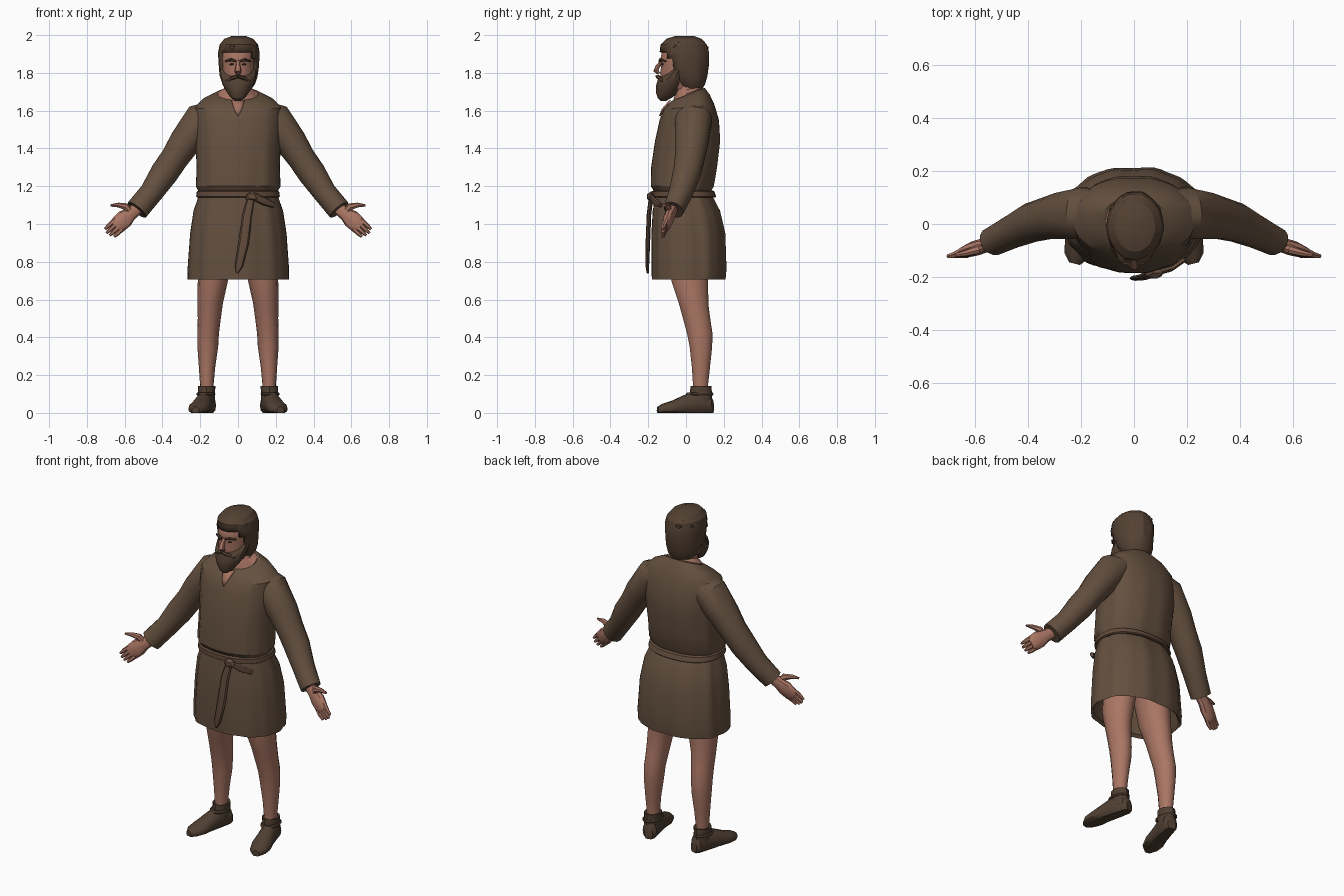
import bpy, bmesh, math, random
from mathutils import Vector

random.seed(4)


def material(name, rgb):
    m = bpy.data.materials.new(name)
    m.diffuse_color = (*rgb, 1)
    return m


CLOTH = material("brown cloth", (0.127, 0.080, 0.050))
BELT = material("belt leather", (0.125, 0.073, 0.046))
SKIN = material("skin", (0.40, 0.18, 0.127))
HAIR = material("dark hair", (0.088, 0.053, 0.033))
SHOE = material("shoe leather", (0.080, 0.050, 0.032))


def finish(bm, name, mat, angle=35):
    bmesh.ops.recalc_face_normals(bm, faces=bm.faces[:])
    mesh = bpy.data.meshes.new(name)
    bm.to_mesh(mesh)
    bm.free()
    mesh.materials.append(mat)
    ob = bpy.data.objects.new(name, mesh)
    bpy.context.collection.objects.link(ob)
    bpy.ops.object.select_all(action='DESELECT')
    ob.select_set(True)
    bpy.context.view_layer.objects.active = ob
    bpy.ops.object.shade_smooth_by_angle(angle=math.radians(angle))
    return ob


def loft(name, rings, mat, side=1, drop=None, angle=35):
    """Skin a list of point rings; side=-1 mirrors, drop removes faces by rule."""
    bm = bmesh.new()
    vs = [[bm.verts.new((p[0] * side, p[1], p[2])) for p in r] for r in rings]
    n = len(vs[0])
    for a, b in zip(vs, vs[1:]):
        for i in range(n):
            j = (i + 1) % n
            bm.faces.new((a[i], a[j], b[j], b[i]))
    bm.faces.new(vs[0])
    bm.faces.new(vs[-1])
    if drop:
        gone = [f for f in bm.faces if drop(f.calc_center_median())]
        bmesh.ops.delete(bm, geom=gone, context='FACES')
    return finish(bm, name, mat, angle)


def ring(z, cx, rx, y0, y1, tilt=0, n=16, fold=0, power=1.0):
    """Flat oval at height z, spanning y0 to y1, optionally tilted and pleated."""
    pts = []
    for i in range(n):
        a = 2 * math.pi * i / n
        c, s = math.cos(a), math.sin(a)
        k = 1 + fold * (math.cos(9 * a + 1) + math.cos(14 * a))
        x = cx + rx * k * math.copysign(abs(c) ** power, c)
        y = (y0 + y1) / 2 + (y1 - y0) / 2 * k * math.copysign(abs(s) ** power, s)
        pts.append((x, y, z + tilt * (y - 0.02)))
    return pts


def tube(name, path, mat, side=1, n=12, angle=35):
    """Tube along (x, y, z, in-plane radius, depth radius) points."""
    pos = [Vector(p[:3]) for p in path]
    rings = []
    for i, p in enumerate(path):
        t = (pos[min(i + 1, len(pos) - 1)] - pos[max(i - 1, 0)]).normalized()
        a = t.cross(Vector((0, 1, 0))).normalized()
        b = a.cross(t)
        rings.append([pos[i] + a * p[3] * math.cos(2 * math.pi * k / n)
                      + b * p[4] * math.sin(2 * math.pi * k / n) for k in range(n)])
    return loft(name, rings, mat, side, angle=angle)


def blob(name, loc, scale, mat, sub=1):
    bm = bmesh.new()
    bmesh.ops.create_icosphere(bm, subdivisions=sub, radius=1)
    for v in bm.verts:
        v.co = Vector([c * s + l for c, s, l in zip(v.co, scale, loc)])
    return finish(bm, name, mat)


# Tunic: hollow skirt, pinched waist, bloused chest, sloping collar
tunic = [
    (0.92, 0.20, -0.14, 0.16, 0, 0), (0.72, 0.25, -0.165, 0.195, 0, 0.006),
    (0.705, 0.265, -0.18, 0.21, 0, 0.010), (0.76, 0.266, -0.182, 0.215, 0, 0.011),
    (0.95, 0.252, -0.182, 0.208, 0, 0.013), (1.07, 0.234, -0.175, 0.18, 0, 0.013),
    (1.13, 0.214, -0.165, 0.15, 0, 0.010), (1.165, 0.205, -0.162, 0.13, 0, 0.006),
    (1.20, 0.222, -0.186, 0.148, 0, 0.010), (1.30, 0.218, -0.184, 0.165, 0, 0.010),
    (1.44, 0.225, -0.164, 0.182, 0, 0.006), (1.55, 0.232, -0.14, 0.175, 0, 0.002),
    (1.62, 0.230, -0.118, 0.150, 0.1, 0), (1.66, 0.185, -0.095, 0.125, 0.25, 0),
    (1.69, 0.118, -0.075, 0.098, 0.4, 0),
]
loft("tunic", [ring(z, 0, rx, a, b, t, 56, f, 0.88) for z, rx, a, b, t, f in tunic], CLOTH, angle=30)

# Skin in the neck slit
bm = bmesh.new()
slit = [(-0.035, -0.083, 1.655), (-0.02, -0.124, 1.608), (0, -0.139, 1.572),
        (0.02, -0.124, 1.608), (0.035, -0.083, 1.655)]
bm.faces.new([bm.verts.new(p) for p in slit])
plate = finish(bm, "neck_slit", SKIN)
thick = plate.modifiers.new("thickness", 'SOLIDIFY')
thick.thickness, thick.offset = 0.008, 0

# Belt with knot and hanging ends
belt = [(1.14, 0.215, -0.172, 0.155), (1.145, 0.222, -0.182, 0.160),
        (1.172, 0.218, -0.182, 0.150), (1.178, 0.208, -0.170, 0.140)]
loft("belt", [ring(z, 0, rx, a, b, 0, 40, 0, 0.88) for z, rx, a, b in belt], BELT)
blob("belt_knot", (0.075, -0.185, 1.145), (0.04, 0.025, 0.028), BELT)
tube("belt_end_long", [(0.07, -0.185, 1.14, 0.02, 0.012), (0.05, -0.196, 1.05, 0.026, 0.012),
                       (0.03, -0.202, 0.90, 0.028, 0.012), (0.005, -0.205, 0.78, 0.022, 0.010),
                       (-0.005, -0.202, 0.74, 0.006, 0.006)], BELT, n=8)
tube("belt_end_short", [(0.08, -0.185, 1.145, 0.018, 0.012), (0.14, -0.168, 1.12, 0.022, 0.012),
                        (0.19, -0.135, 1.10, 0.014, 0.010)], BELT, n=8)

for side, tag in ((1, "left"), (-1, "right")):
    # Sleeve, slightly hollow at the cuff
    tube(tag + "_sleeve", [
        (0.10, 0.035, 1.605, 0.060, 0.09), (0.19, 0.04, 1.55, 0.098, 0.10),
        (0.28, 0.03, 1.435, 0.084, 0.090), (0.335, 0.02, 1.35, 0.074, 0.080),
        (0.39, 0.005, 1.27, 0.074, 0.075), (0.46, -0.028, 1.165, 0.062, 0.064),
        (0.535, -0.066, 1.075, 0.062, 0.055), (0.537, -0.067, 1.073, 0.050, 0.044),
        (0.520, -0.060, 1.093, 0.045, 0.040)], CLOTH, side, 14)
    # Hand: palm, four fingers, thumb
    tube(tag + "_palm", [
        (0.50, -0.058, 1.11, 0.033, 0.028), (0.57, -0.082, 1.053, 0.036, 0.028),
        (0.60, -0.092, 1.028, 0.048, 0.028), (0.635, -0.105, 0.995, 0.045, 0.022),
        (0.65, -0.110, 0.983, 0.036, 0.014)], SKIN, side, 10)
    for i in range(4):
        o = (i - 1.5) * 0.021
        bx, bz = 0.628 + 0.68 * o, 1.002 + 0.73 * o
        reach = (0.85, 1.0, 1.05, 0.95)[i]
        tube(f"{tag}_finger_{i + 1}", [
            (bx, -0.103, bz, 0.013, 0.014),
            (bx + 0.034 * reach, -0.118, bz - 0.032 * reach, 0.012, 0.012),
            (bx + 0.058 * reach, -0.122, bz - 0.055 * reach, 0.007, 0.008)], SKIN, side, 6)
    tube(tag + "_thumb", [
        (0.565, -0.085, 1.055, 0.018, 0.018), (0.595, -0.098, 1.092, 0.020, 0.017),
        (0.635, -0.110, 1.100, 0.013, 0.013), (0.675, -0.118, 1.098, 0.006, 0.007)], SKIN, side, 7)

    # Leg
    leg = [(0.88, 0.105, 0.095, -0.09, 0.13), (0.70, 0.133, 0.080, -0.08, 0.12),
           (0.58, 0.147, 0.067, -0.040, 0.120), (0.50, 0.152, 0.061, -0.018, 0.130),
           (0.42, 0.158, 0.057, 0.004, 0.142), (0.35, 0.160, 0.055, 0.018, 0.140),
           (0.24, 0.164, 0.043, 0.030, 0.128), (0.15, 0.165, 0.036, 0.036, 0.118),
           (0.08, 0.165, 0.036, 0.036, 0.118)]
    loft(tag + "_leg", [ring(*r, n=14) for r in leg], SKIN, side)

    # Shoe: flat-soled foot turned outward, ankle cuff and tie
    foot = [(0.142, 0.024, 0.07), (0.125, 0.040, 0.10), (0.05, 0.046, 0.118), (-0.01, 0.048, 0.095),
            (-0.07, 0.056, 0.066), (-0.12, 0.046, 0.050), (-0.15, 0.020, 0.034)]
    rings = []
    for y, w, h in foot:
        cx = 0.152 + (0.142 - y) * 0.25
        rings.append([(cx + w * math.cos(k * math.pi / 7), y + 0.25 * w * math.cos(k * math.pi / 7),
                       max(0, h * (0.4 + 0.6 * math.sin(k * math.pi / 7)))) for k in range(14)])
    loft(tag + "_shoe", rings, SHOE, side)
    cuff = [(0.04, 0.167, 0.044, 0.015, 0.140), (0.10, 0.167, 0.044, 0.020, 0.138),
            (0.142, 0.166, 0.047, 0.024, 0.134), (0.138, 0.166, 0.037, 0.034, 0.122)]
    loft(tag + "_shoe_cuff", [ring(*r, n=12) for r in cuff], SHOE, side)
    tie = [(0.092, 0.170, 0.046, 0.006, 0.142), (0.10, 0.170, 0.051, 0.000, 0.146),
           (0.108, 0.170, 0.046, 0.008, 0.142)]
    loft(tag + "_shoe_tie", [ring(*r, n=12) for r in tie], SHOE, side)

    # Face details
    tube(tag + "_brow", [(0.012, -0.138, 1.862, 0.006, 0.008), (0.036, -0.136, 1.870, 0.008, 0.010),
                         (0.066, -0.108, 1.862, 0.004, 0.006)], HAIR, side, 6)
    tube(tag + "_moustache", [(0.0, -0.150, 1.782, 0.008, 0.012), (0.03, -0.144, 1.774, 0.011, 0.012),
                              (0.062, -0.120, 1.755, 0.006, 0.010)], HAIR, side, 6)
    blob(tag + "_eye", (0.033 * side, -0.126, 1.846), (0.014, 0.008, 0.006), HAIR)

# Neck and head
neck = [(1.655, 0.112, -0.068, 0.090, 0.4), (1.695, 0.108, -0.066, 0.088, 0.4),
        (1.715, 0.075, -0.055, 0.075, 0.3), (1.80, 0.062, -0.05, 0.07, 0)]
loft("neck", [ring(z, 0, rx, a, b, t) for z, rx, a, b, t in neck], SKIN)
head = [(1.715, 0.058, -0.10, 0.06), (1.76, 0.078, -0.13, 0.085), (1.80, 0.087, -0.137, 0.095),
        (1.845, 0.090, -0.130, 0.10), (1.87, 0.092, -0.136, 0.10), (1.91, 0.092, -0.128, 0.10),
        (1.95, 0.075, -0.10, 0.08)]
loft("head", [ring(z, 0, rx, a, b, n=20) for z, rx, a, b in head], SKIN)
tube("nose", [(0, -0.130, 1.862, 0.009, 0.008), (0, -0.150, 1.832, 0.013, 0.012),
              (0, -0.160, 1.812, 0.018, 0.014), (0, -0.142, 1.796, 0.014, 0.008)], SKIN, n=8)

# Beard
beard = [(1.652, 0.014, -0.135, -0.105), (1.668, 0.038, -0.150, -0.075), (1.70, 0.060, -0.160, -0.035),
         (1.735, 0.080, -0.158, -0.005), (1.762, 0.090, -0.150, 0.010), (1.785, 0.097, -0.125, 0.015),
         (1.82, 0.101, -0.085, 0.015)]
loft("beard", [ring(z, 0, rx, a, b, n=16) for z, rx, a, b in beard], HAIR, angle=25)

# Hair shell, open at the face
hair = [(1.705, 0.058, -0.02, 0.082), (1.74, 0.085, -0.05, 0.102), (1.78, 0.098, -0.09, 0.114),
        (1.83, 0.105, -0.13, 0.122), (1.875, 0.108, -0.138, 0.125), (1.91, 0.109, -0.140, 0.123),
        (1.95, 0.101, -0.135, 0.112), (1.98, 0.076, -0.105, 0.085), (1.996, 0.035, -0.055, 0.04)]
shell = loft("hair", [ring(z, 0.004, rx, a, b, n=24, fold=0.008) for z, rx, a, b in hair], HAIR,
             drop=lambda c: c.y < -0.055 and c.z < 1.90 and abs(c.x) < 0.088, angle=25)
solid = shell.modifiers.new("thickness", 'SOLIDIFY')
solid.thickness = 0.015

# Rough locks over the crown and fringe
for i in range(26):
    a = random.uniform(0, 2 * math.pi)
    r = random.uniform(0.3, 1.0)
    z = 1.982 - 0.062 * r ** 3
    blob(f"lock_{i + 1}", (0.004 + 0.093 * r * math.cos(a), -0.01 + 0.118 * r * math.sin(a), z),
         (random.uniform(0.018, 0.03), random.uniform(0.018, 0.03), random.uniform(0.012, 0.018)), HAIR)
